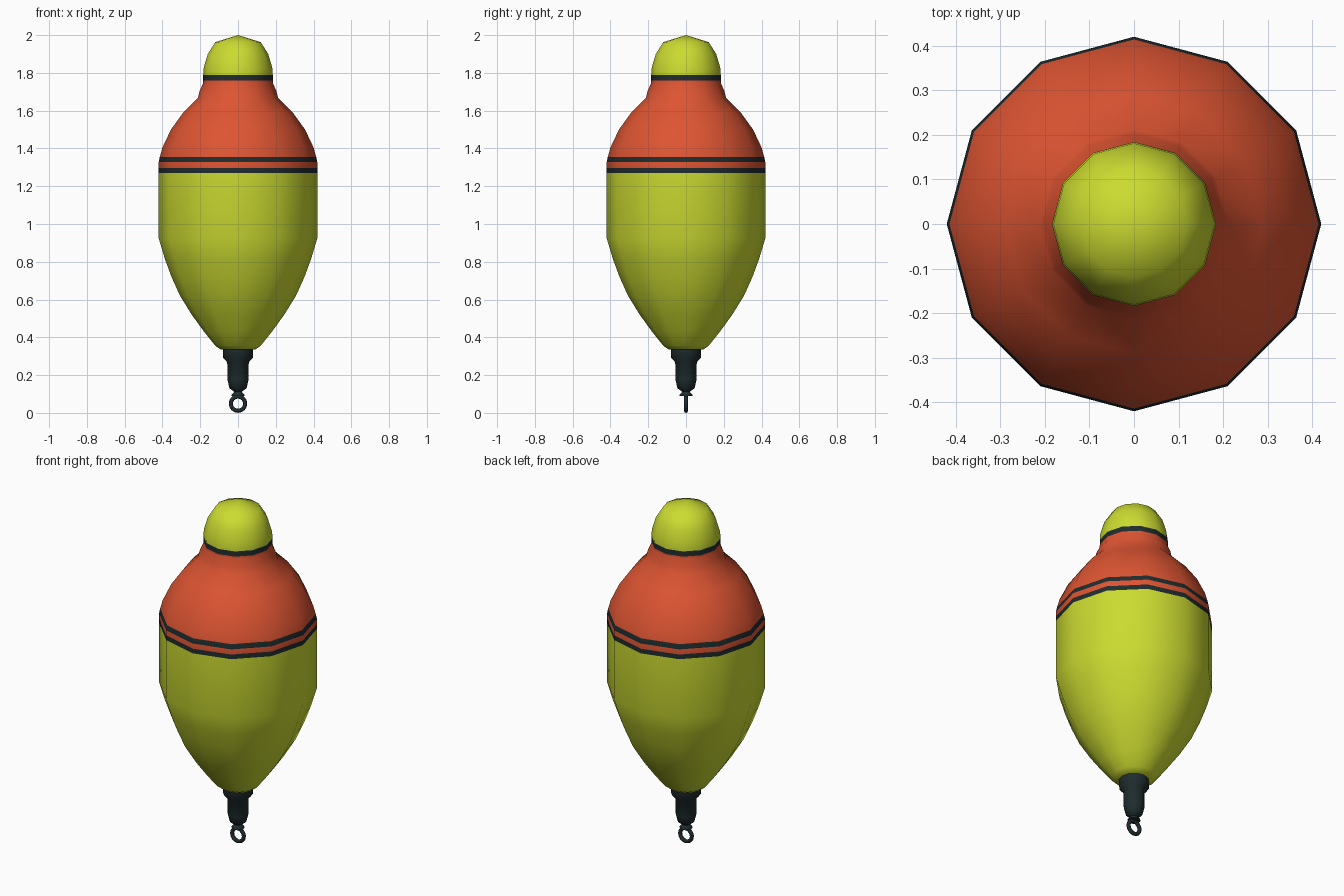
import bpy, bmesh, math

if "Cube" in bpy.data.objects:
    bpy.data.objects.remove(bpy.data.objects["Cube"])

def material(name, rgb):
    m = bpy.data.materials.new(name)
    m.diffuse_color = (*rgb, 1)
    m.use_nodes = True
    m.node_tree.nodes["Principled BSDF"].inputs["Base Color"].default_value = m.diffuse_color
    return m

LIME = material("lime yellow", (0.60, 0.71, 0.03))
ORANGE = material("orange red", (0.73, 0.09, 0.032))
BLACK = material("blue black", (0.014, 0.025, 0.027))

def finish(name, bm, mats, angle=45):
    bmesh.ops.recalc_face_normals(bm, faces=bm.faces)
    me = bpy.data.meshes.new(name)
    bm.to_mesh(me)
    bm.free()
    for m in mats:
        me.materials.append(m)
    ob = bpy.data.objects.new(name, me)
    bpy.context.collection.objects.link(ob)
    bpy.ops.object.select_all(action='DESELECT')
    ob.select_set(True)
    bpy.context.view_layer.objects.active = ob
    bpy.ops.object.shade_smooth_by_angle(angle=math.radians(angle))
    return ob

def lathe(name, profile, mats, rule=lambda z: 0, sides=12):
    """Revolve (radius, z) points about z; rule gives the colour by face height."""
    bm = bmesh.new()
    rings = []
    for r, z in profile:
        n = 1 if r == 0 else sides
        rings.append([bm.verts.new((r * math.cos(2 * math.pi * i / sides),
                                    r * math.sin(2 * math.pi * i / sides), z)) for i in range(n)])
    for (a, b), (p, q) in zip(zip(rings, rings[1:]), zip(profile, profile[1:])):
        for i in range(sides):
            j = (i + 1) % sides
            vs = [a[i % len(a)], a[j % len(a)], b[j % len(b)], b[i % len(b)]]
            f = bm.faces.new(list(dict.fromkeys(vs)))
            f.material_index = rule((p[1] + q[1]) / 2)
    return finish(name, bm, mats)

# Float body: lime belly, two black stripes, orange shoulder, black collar, lime cap
def body_colour(z):
    for top, index in ((1.27, 0), (1.297, 2), (1.327, 1), (1.355, 2), (1.76, 1), (1.79, 2)):
        if z < top:
            return index
    return 0

lathe("float_body", [
    (0, 0.335), (0.09, 0.335), (0.12, 0.355), (0.18, 0.43), (0.245, 0.52), (0.307, 0.62),
    (0.352, 0.72), (0.387, 0.815), (0.42, 0.925), (0.42, 1.27), (0.42, 1.297),
    (0.42, 1.327), (0.414, 1.355), (0.40, 1.405), (0.355, 1.50), (0.29, 1.59),
    (0.212, 1.668), (0.203, 1.705), (0.185, 1.745), (0.184, 1.76), (0.184, 1.79),
    (0.181, 1.83), (0.16, 1.90), (0.12, 1.963), (0, 2.0)],
    [LIME, ORANGE, BLACK], body_colour)

# Bottom stem with flared socket and small foot
lathe("stem", [
    (0, 0.34), (0.08, 0.34), (0.08, 0.292), (0.057, 0.268), (0.056, 0.175), (0.045, 0.13),
    (0.02, 0.112), (0.034, 0.096), (0.034, 0.09), (0, 0.088)], [BLACK])

# Line eyelet, standing in the xz plane
bpy.ops.mesh.primitive_torus_add(major_radius=0.038, minor_radius=0.011, major_segments=16,
                                 minor_segments=8, location=(0, 0, 0.049),
                                 rotation=(math.pi / 2, 0, 0))
ring = bpy.context.object
ring.name = "line_eyelet"
ring.data.materials.append(BLACK)
bpy.ops.object.shade_smooth_by_angle(angle=math.radians(60))
